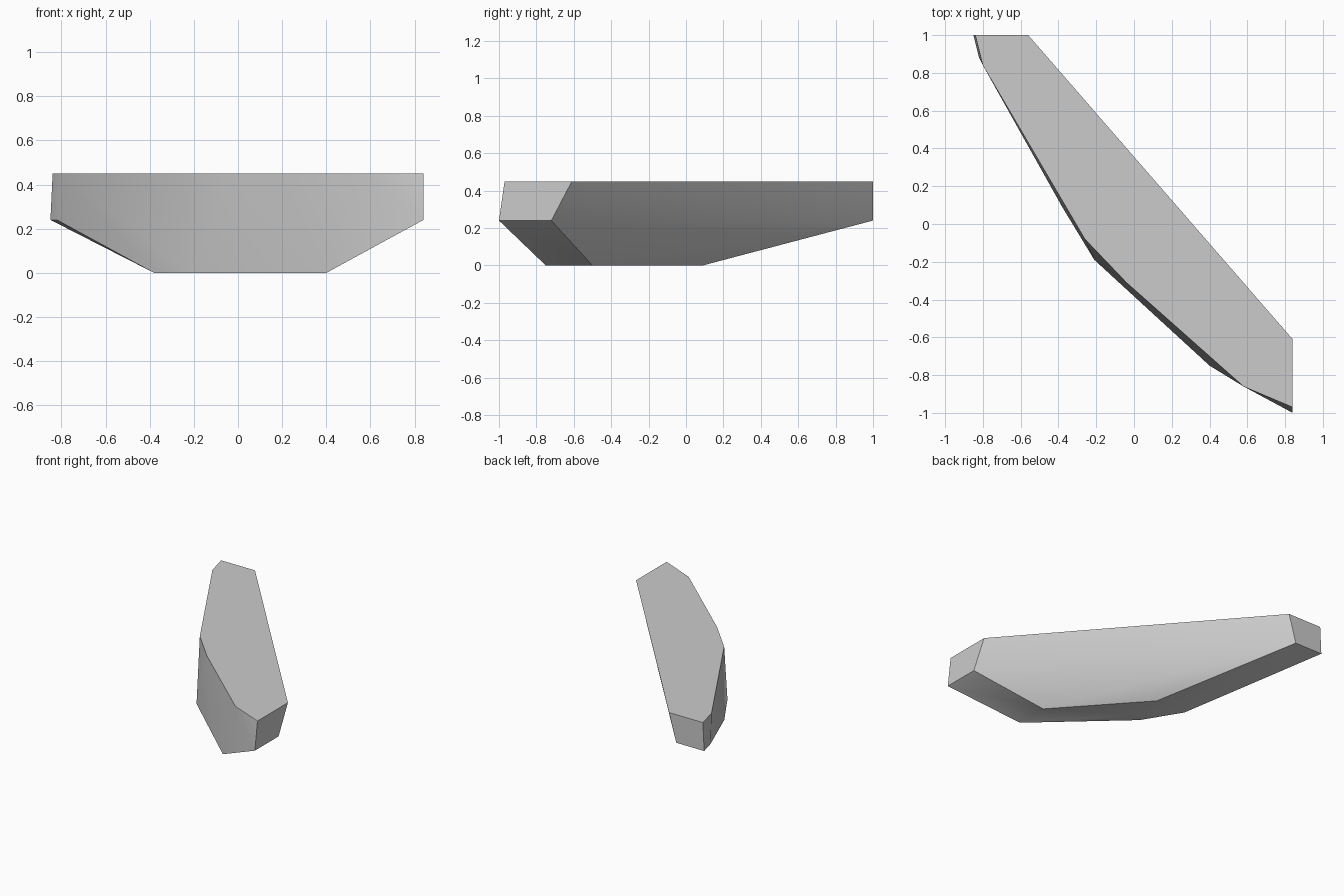
import bpy
import bmesh
import math

# Remove the default object
default = bpy.data.objects.get("Cube")
if default:
    bpy.data.objects.remove(default, do_unlink=True)


def make_material(name, level):
    mat = bpy.data.materials.new(name)
    mat.use_nodes = True
    colour = (level, level, level, 1.0)
    mat.diffuse_color = colour
    mat.node_tree.nodes["Principled BSDF"].inputs["Base Color"].default_value = colour
    return mat


def hull_from_outlines(name, outlines, material):
    """Wrap a convex skin around a stack of flat outlines, keyed by height."""
    bm = bmesh.new()
    for height, outline in outlines.items():
        for x, y in outline:
            bm.verts.new((x, y, height))
    result = bmesh.ops.convex_hull(bm, input=bm.verts)
    loose = {v for v in result["geom_interior"] if isinstance(v, bmesh.types.BMVert)}
    bmesh.ops.delete(bm, geom=list(loose), context="VERTS")
    # Merge the triangles of each flat facet
    bmesh.ops.dissolve_limit(bm, angle_limit=math.radians(1),
                             verts=bm.verts, edges=bm.edges)
    bmesh.ops.recalc_face_normals(bm, faces=bm.faces)
    mesh = bpy.data.meshes.new(name)
    bm.to_mesh(mesh)
    bm.free()
    mesh.materials.append(material)
    obj = bpy.data.objects.new(name, mesh)
    bpy.context.scene.collection.objects.link(obj)
    return obj


# Flat deck, the rim below it at both ends, and the small flat keel
deck = [(-.84, 1), (-.56, 1), (.84, -.61), (.84, -.97),
        (.58, -.86), (-.04, -.31), (-.26, -.08), (-.8, .84)]
rim = [(-.85, 1), (-.62, 1), (.84, -.72), (.84, -1), (-.82, .88)]
keel = [(.4, -.75), (.4, -.5), (-.13, .09), (-.38, .09), (-.21, -.19)]

grey = make_material("plain grey", 0.6)
block = hull_from_outlines("faceted_block", {.45: deck, .24: rim, 0: keel}, grey)

# Soft shading across the shallow facets, crisp main edges
bpy.ops.object.select_all(action="DESELECT")
block.select_set(True)
bpy.context.view_layer.objects.active = block
bpy.ops.object.shade_smooth_by_angle(angle=math.radians(30))
